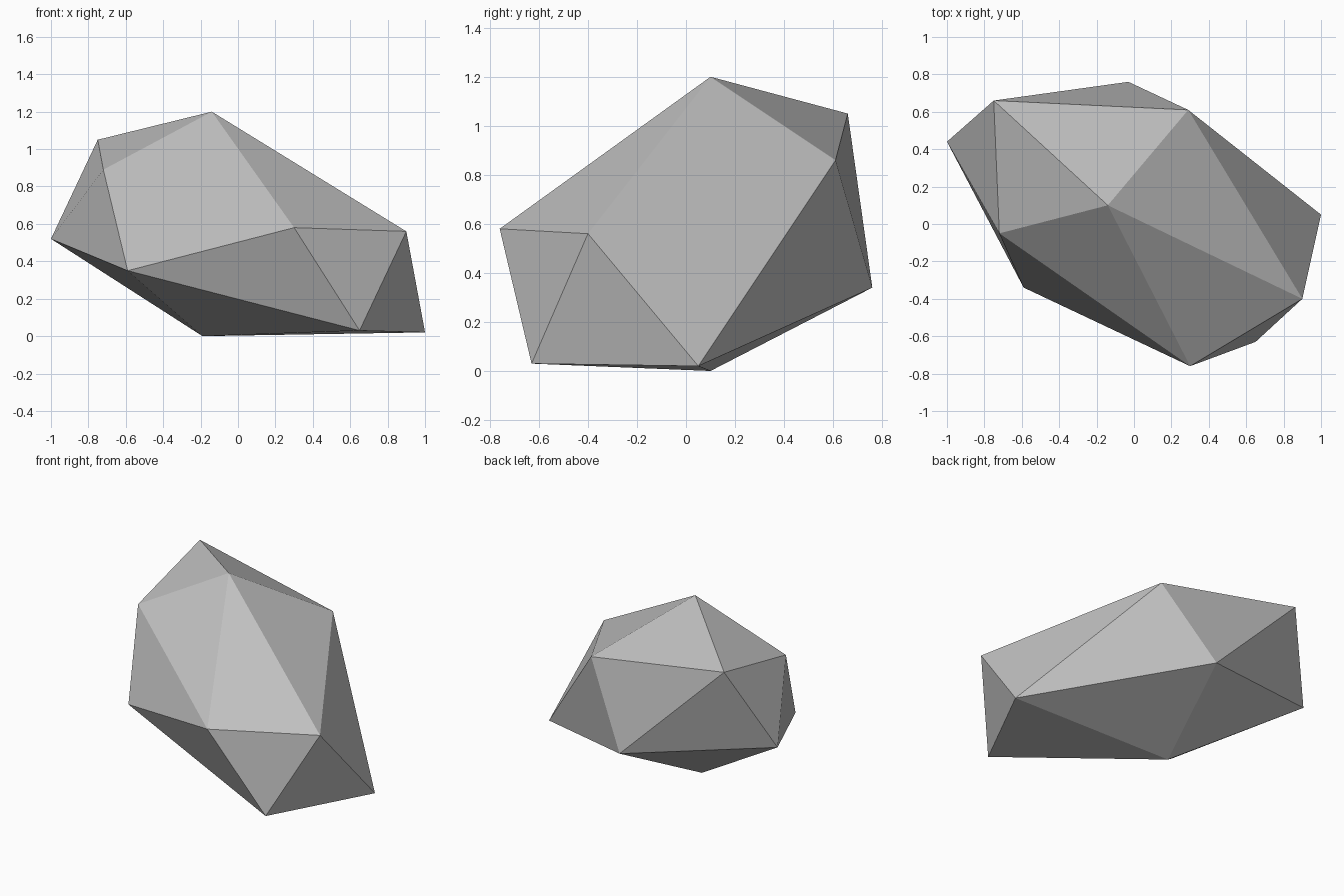
import bpy
import bmesh

cube = bpy.data.objects.get("Cube")
if cube:
    bpy.data.objects.remove(cube, do_unlink=True)

# Plain grey stone
stone = bpy.data.materials.new("stone_grey")
stone.use_nodes = True
grey = (0.53, 0.53, 0.53, 1.0)
stone.diffuse_color = grey
bsdf = next(n for n in stone.node_tree.nodes if n.type == 'BSDF_PRINCIPLED')
bsdf.inputs["Base Color"].default_value = grey
bsdf.inputs["Roughness"].default_value = 0.9

# Corners of the faceted boulder, from the crown to the underside
crown = [(-0.14, 0.10, 1.20), (-0.75, 0.66, 1.05), (-0.72, -0.05, 0.89),
         (0.29, 0.61, 0.86)]
waist = [(0.30, -0.76, 0.58), (0.90, -0.40, 0.56), (-1.00, 0.44, 0.52),
         (-0.59, -0.34, 0.35), (-0.03, 0.76, 0.34)]
base = [(0.65, -0.63, 0.03), (1.00, 0.05, 0.02), (-0.19, 0.10, 0.00)]

# Wrap the corners in flat triangular facets
bm = bmesh.new()
for corner in crown + waist + base:
    bm.verts.new(corner)
bmesh.ops.convex_hull(bm, input=bm.verts[:])
bmesh.ops.recalc_face_normals(bm, faces=bm.faces[:])
for face in bm.faces:
    face.smooth = False

mesh = bpy.data.meshes.new("boulder")
bm.to_mesh(mesh)
bm.free()
mesh.materials.append(stone)
boulder = bpy.data.objects.new("boulder", mesh)
bpy.context.scene.collection.objects.link(boulder)
